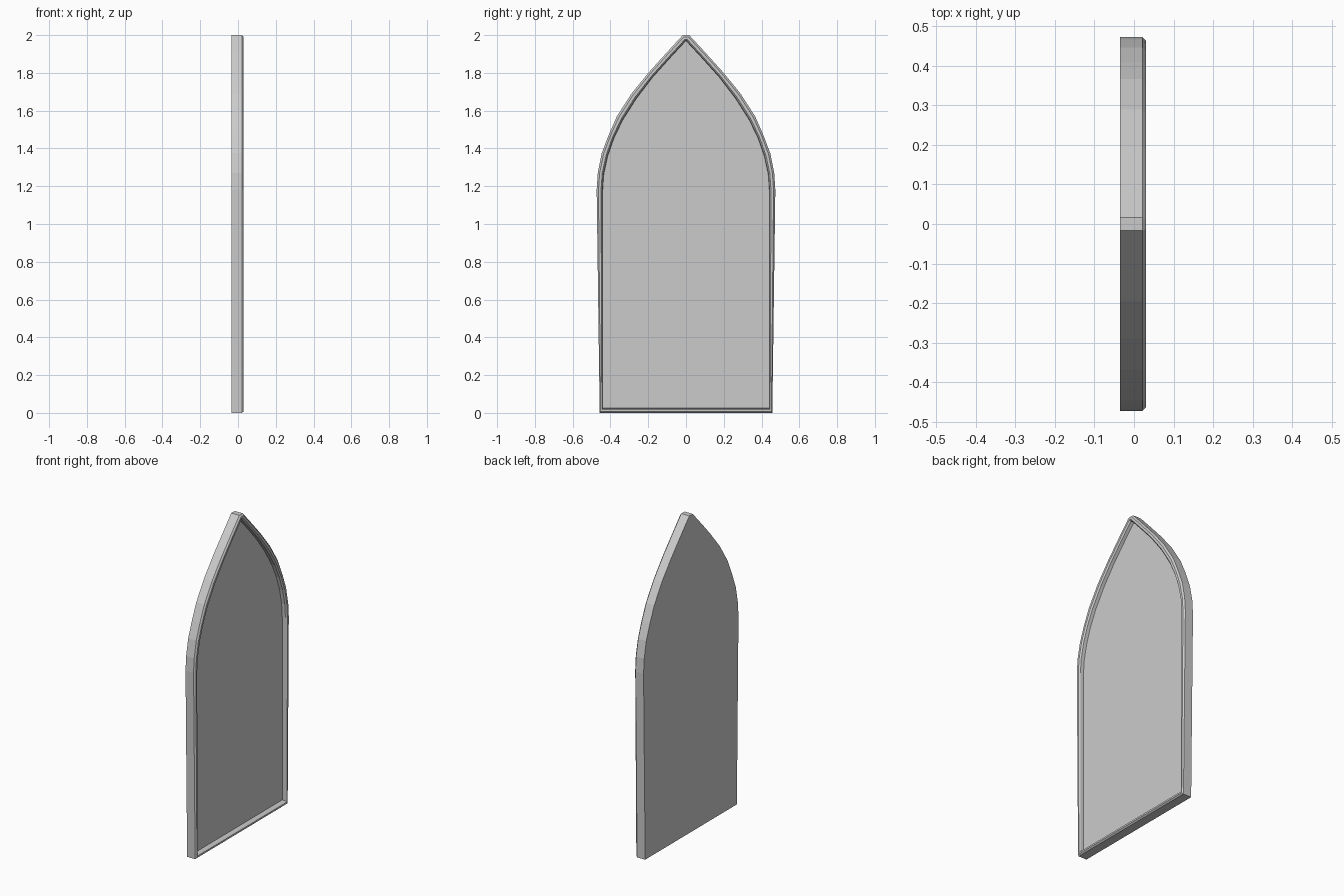
import bpy, bmesh

if "Cube" in bpy.data.objects:
    bpy.data.objects.remove(bpy.data.objects["Cube"])

# Half outlines (y, z) from base to apex: outer edge and glass edge
OUTER = [(.457, 0), (.473, 1.18), (.467, 1.27), (.446, 1.375), (.41, 1.47),
         (.366, 1.57), (.289, 1.69), (.195, 1.805), (.10, 1.91), (.017, 2.0)]
INNER = [(.441, .025), (.441, 1.18), (.435, 1.265), (.414, 1.36), (.381, 1.455),
         (.335, 1.55), (.262, 1.665), (.176, 1.777), (.088, 1.875), (.002, 1.968)]


def mirrored(half):
    return half + [(-y, z) for y, z in reversed(half)]


def build(name, sections, cap_back=False, cap_front=False):
    """Loft between loops; each section is (x, blend from outer to inner)."""
    bm = bmesh.new()
    loops = []
    for x, t in sections:
        loops.append([bm.verts.new((x, a[0] + (b[0] - a[0]) * t, a[1] + (b[1] - a[1]) * t))
                      for a, b in zip(mirrored(OUTER), mirrored(INNER))])
    n = len(loops[0])
    for lo, hi in zip(loops, loops[1:]):
        for i in range(n):
            j = (i + 1) % n
            bm.faces.new((lo[i], lo[j], hi[j], hi[i]))
    if cap_back:
        bm.faces.new(loops[0][::-1])
    if cap_front:
        bm.faces.new(loops[-1])
    mesh = bpy.data.meshes.new(name)
    bm.to_mesh(mesh)
    bm.free()
    obj = bpy.data.objects.new(name, mesh)
    bpy.context.collection.objects.link(obj)
    return obj


# Solid backing board with the recessed panel surface on its front
build("back_panel", [(-.035, 0), (0, 0), (0, 1)], cap_back=True, cap_front=True)

# Raised rim: outer wall, chamfer, narrow flat, inner wall down to the panel
build("pointed_arch_frame", [(0, 0), (.021, 0), (.03, .3), (.03, .72), (.021, .95), (0, 1)])
